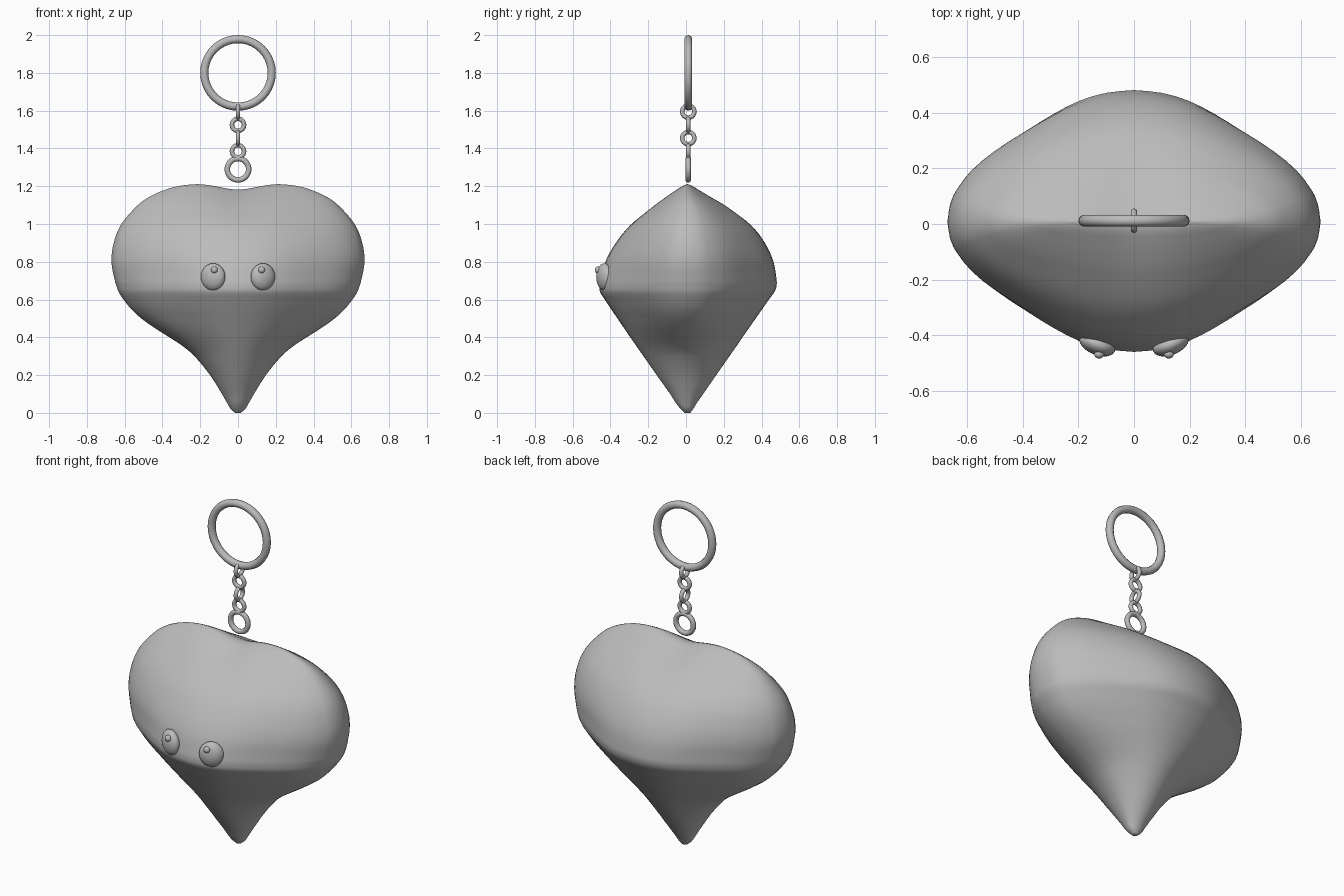
import bpy, bmesh, math
from mathutils import Matrix, Vector

if "Cube" in bpy.data.objects:
    bpy.data.objects.remove(bpy.data.objects["Cube"])

# One plain grey for everything
grey = bpy.data.materials.new("plain grey")
grey.use_nodes = True
GREY = (0.5, 0.5, 0.5, 1)
grey.diffuse_color = GREY
grey.node_tree.nodes["Principled BSDF"].inputs["Base Color"].default_value = GREY


def finish(name, bm):
    bmesh.ops.recalc_face_normals(bm, faces=bm.faces)
    for face in bm.faces:
        face.smooth = True
    mesh = bpy.data.meshes.new(name)
    bm.to_mesh(mesh)
    bm.free()
    mesh.materials.append(grey)
    obj = bpy.data.objects.new(name, mesh)
    bpy.context.collection.objects.link(obj)


def spline(points, steps):
    """Smooth curve through a list of points (Catmull-Rom with uneven spacing)."""
    pts = [Vector(p) for p in points]
    last = len(pts) - 1

    def slope(i):
        lo, hi = pts[max(i - 1, 0)], pts[min(i + 1, last)]
        return (hi - lo) / (hi[0] - lo[0])

    out = []
    for i in range(last):
        gap = pts[i + 1][0] - pts[i][0]
        m0, m1 = slope(i) * gap, slope(i + 1) * gap
        for s in range(steps):
            t = s / steps
            out.append(pts[i] * (2*t**3 - 3*t**2 + 1) + m0 * (t**3 - 2*t**2 + t)
                       + pts[i + 1] * (3*t**2 - 2*t**3) + m1 * (t**3 - t**2))
    return out + [pts[-1]]


def ramp(value, start, end):
    return min(max((value - start) / (end - start), 0), 1)


# Body levels: height, half width, front depth, back depth
LEVELS = [
    (0, .015, .015, .015), (.02, .038, .035, .03), (.05, .056, .06, .048),
    (.1, .085, .092, .083), (.2, .148, .163, .152), (.3, .23, .233, .222),
    (.35, .288, .268, .257), (.4, .363, .303, .291), (.45, .442, .337, .326),
    (.5, .512, .371, .361), (.55, .566, .405, .396), (.6, .606, .438, .431),
    (.64, .632, .463, .46), (.67, .643, .467, .471), (.7, .652, .463, .472),
    (.8, .67, .435, .455), (.9, .658, .38, .41), (1, .617, .302, .335),
    (1.1, .53, .187, .212), (1.15, .458, .12, .128), (1.19, .36, .06, .06),
    (1.205, .29, .034, .034), (1.213, .215, .012, .012),
]
# Quarter outline of a level: share of the width, share of the depth
QUARTER = [(0, 1), (.15, .98), (.3, .92), (.45, .815), (.6, .685),
           (.75, .545), (.87, .4), (.95, .25), (.985, .14), (1, 0)]


def body():
    quarter = [(p[0], max(p[1], 0)) for p in spline(QUARTER, 2)]
    n = len(quarter) - 1
    outline = ([(x, y) for x, y in quarter[:n]]
               + [(x, -y) for x, y in quarter[:0:-1]]
               + [(-x, -y) for x, y in quarter[:n]]
               + [(-x, y) for x, y in quarter[:0:-1]])
    bm = bmesh.new()
    rings = []
    for z, width, front, back in spline(LEVELS, 4):
        # Round tip, lobed middle, fuller crown
        lobes = ramp(z, .15, .5) * (1 - .7 * ramp(z, .75, 1.15))
        dip = .03 * (max(z - .85, 0) / .36) ** 2      # hollow between the lobes
        ring = []
        for u, v in outline:
            angle = math.atan2(v, u)
            u = u * lobes + math.cos(angle) * (1 - lobes)
            v = v * lobes + math.sin(angle) * (1 - lobes)
            x = u * width
            y = v * (back if v > 0 else front) + .008
            ring.append(bm.verts.new((x, y, z - dip * math.exp(-(x / .13) ** 2))))
        rings.append(ring)
    for low, high in zip(rings, rings[1:]):
        for i in range(len(low)):
            j = (i + 1) % len(low)
            bm.faces.new((low[i], low[j], high[j], high[i]))
    # Close the tip with one face and the narrow crest with a strip
    bm.faces.new(rings[0])
    top = rings[-1]
    count = len(top)
    for i in range(n):
        for a, b, c, d in ((i, i + 1, 2*n - i - 1, 2*n - i),
                           (2*n + i, 2*n + i + 1, count - i - 1, count - i)):
            face = [top[k % count] for k in (a, b, c, d)]
            bm.faces.new(list(dict.fromkeys(face)))
    finish("body", bm)


def ball(name, location, size, turn=0):
    bm = bmesh.new()
    bmesh.ops.create_uvsphere(bm, u_segments=24, v_segments=14, radius=1)
    matrix = Matrix.Translation(location) @ Matrix.Rotation(turn, 4, "Z") @ Matrix.Diagonal((*size, 1))
    bmesh.ops.transform(bm, matrix=matrix, verts=bm.verts)
    finish(name, bm)


def ring(name, z, outer, tube, sideways=False):
    """Upright metal ring, facing the front or turned sideways."""
    bpy.ops.mesh.primitive_torus_add(
        major_segments=40, minor_segments=10, major_radius=outer - tube,
        minor_radius=tube, location=(0, .012, z),
        rotation=(math.pi / 2, 0, math.pi / 2 if sideways else 0))
    obj = bpy.context.object
    obj.name = name
    obj.data.materials.append(grey)
    bpy.ops.object.shade_smooth()


body()

# Eyes
for side, s in (("left", 1), ("right", -1)):
    ball(side + "_eye", (s * .132, -.432, .72), (.068, .038, .072), s * math.radians(22))
    ball(side + "_pupil", (s * .125, -.467, .757), (.018, .016, .018))

# Key ring and chain
ring("body_loop", 1.29, .071, .0145)
for i in range(4):
    ring("chain_link_%d" % (i + 1), 1.385 + .07 * i, .044, .012, i % 2 == 1)
ring("key_ring", 1.8, .2, .0215)
